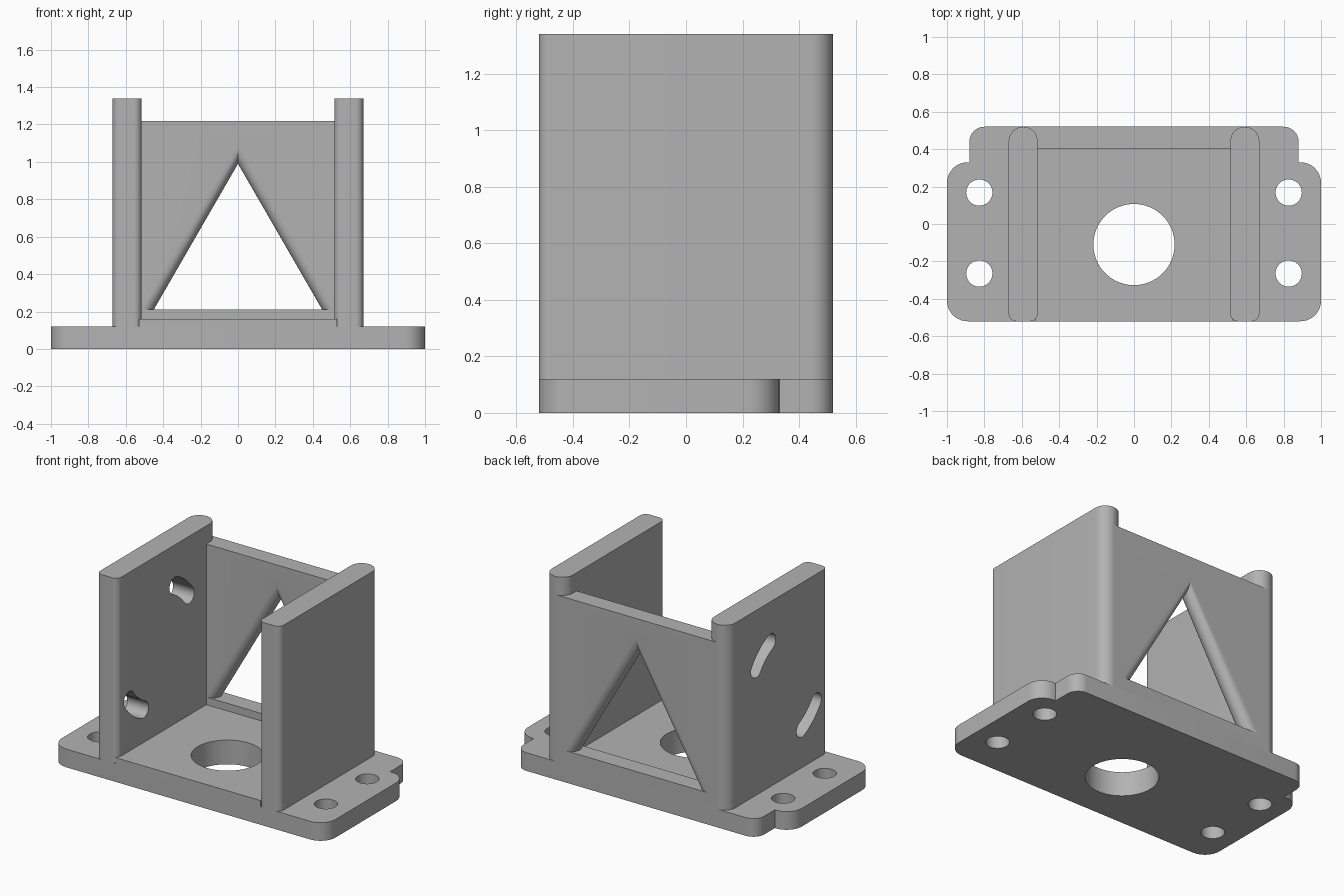
import bpy, bmesh
from math import sin, cos, pi, tan, radians, atan2
from mathutils import Vector

cube = bpy.data.objects.get("Cube")
if cube:
    bpy.data.objects.remove(cube, do_unlink=True)

grey = bpy.data.materials.new("plain grey")
grey.use_nodes = True
grey.diffuse_color = (0.45, 0.45, 0.45, 1)
grey.node_tree.nodes["Principled BSDF"].inputs["Base Color"].default_value = (0.45, 0.45, 0.45, 1)


def loft(name, rings):
    """Closed solid through a list of matching point rings."""
    bm = bmesh.new()
    loops = [[bm.verts.new(p) for p in ring] for ring in rings]
    n = len(loops[0])
    for a, b in zip(loops, loops[1:]):
        for i in range(n):
            j = (i + 1) % n
            bm.faces.new((a[i], a[j], b[j], b[i]))
    bm.faces.new(loops[0][::-1])
    bm.faces.new(loops[-1])
    bmesh.ops.recalc_face_normals(bm, faces=bm.faces)
    mesh = bpy.data.meshes.new(name)
    bm.to_mesh(mesh)
    bm.free()
    mesh.materials.append(grey)
    obj = bpy.data.objects.new(name, mesh)
    bpy.context.collection.objects.link(obj)
    return obj


def prism(name, outline, z0, z1):
    return loft(name, [[(x, y, z) for x, y in outline] for z in (z0, z1)])


def rounded(corners, steps=10):
    """Outline from (x, y, radius) corners, each turned into an arc."""
    out = []
    for i, (x, y, r) in enumerate(corners):
        p = Vector((x, y))
        if r == 0:
            out.append((x, y))
            continue
        u = (Vector(corners[i - 1][:2]) - p).normalized()
        v = (Vector(corners[(i + 1) % len(corners)][:2]) - p).normalized()
        for k in range(steps + 1):
            a = k / steps * pi / 2
            out.append(tuple(p + u * r * (1 - sin(a)) + v * r * (1 - cos(a))))
    return out


def circle(x, y, r, n=48):
    return [(x + r * cos(2 * pi * k / n), y + r * sin(2 * pi * k / n)) for k in range(n)]


def cut(obj, cutters):
    bpy.context.view_layer.objects.active = obj
    for cutter in cutters:
        cutter.hide_render = True
        mod = obj.modifiers.new("cut", 'BOOLEAN')
        mod.operation = 'DIFFERENCE'
        mod.solver = 'EXACT'
        mod.object = cutter
        bpy.ops.object.modifier_apply(modifier=mod.name)
        bpy.data.objects.remove(cutter, do_unlink=True)


FRONT, BACK = -0.52, 0.52
FLANGE, FLOOR = 0.12, 0.16

# Base plate with stepped, rounded back corners
half = [(1, FRONT, 0.11), (1, 0.33, 0.11), (0.88, 0.33, 0), (0.88, BACK, 0.08)]
corners = half + [(-x, y, r) for x, y, r in reversed(half)]
base = prism("base_plate", rounded(corners), 0, FLANGE)
cut(base, [prism("hole_cutter", circle(s * 0.827, y, 0.07), -0.1, 0.3)
           for s in (-1, 1) for y in (0.168, -0.265)]
    + [prism("hole_cutter", circle(0, -0.11, 0.217, 64), -0.1, 0.3)])

# Raised floor between the side walls
floor = prism("raised_floor", [(-0.53, FRONT), (0.53, FRONT), (0.53, 0.45), (-0.53, 0.45)],
              FLANGE, FLOOR)
cut(floor, [prism("hole_cutter", circle(0, -0.11, 0.217, 64), -0.1, 0.3)])

# Side walls with half-round back edges
walls = []
for name, s in (("left_wall", 1), ("right_wall", -1)):
    plan = [(0.515, FRONT, 0.04), (0.67, FRONT, 0.04), (0.67, BACK, 0.077), (0.515, BACK, 0.077)]
    walls.append(prism(name, [(s * x, y) for x, y in rounded(plan)], FLANGE, 1.34))


# Two curved slots around a common pivot in the right wall
def slot(angle, pivot=(-0.088, 0.725), radius=0.385, r=0.055, sweep=radians(14.5), n=12):
    def at(a, d):
        return pivot[0] + d * cos(a), pivot[1] + d * sin(a)
    pts = []
    for k in range(n + 1):
        pts.append(at(angle - sweep + 2 * sweep * k / n, radius + r))
    for end, start in ((1, 0), (-1, pi)):
        a = angle + end * sweep
        cx, cy = at(a, radius)
        for k in range(1, n):
            b = a + start + pi * k / n
            pts.append((cx + r * cos(b), cy + r * sin(b)))
        if end == 1:
            for k in range(n + 1):
                pts.append(at(angle + sweep - 2 * sweep * k / n, radius - r))
    return loft("slot_cutter", [[(x, y, z) for y, z in pts] for x in (-0.8, -0.4)])


tilt = atan2(0.59, 0.49)
cut(walls[1], [slot(tilt), slot(tilt + pi)])

# Back wall with a triangular window whose sloping sides are half-round
y0 = 0.405
back = prism("back_wall", [(-0.592, y0), (0.592, y0), (0.592, BACK), (-0.592, BACK)], FLANGE, 1.22)
r, mid, sill, apex = (BACK - y0) / 2, (BACK + y0) / 2, 0.21, 0.99


def window_ring(y, inset):
    top = apex + inset / sin(radians(30))
    w = (top - sill) * tan(radians(30))
    return [(-w, y, sill), (w, y, sill), (0, y, top)]


rings = [window_ring(y0 - 0.05, r)]
for k in range(17):
    a = -pi / 2 + pi * k / 16
    rings.append(window_ring(mid + r * sin(a), r * (1 - cos(a))))
rings.append(window_ring(BACK + 0.05, r))
cut(back, [loft("window_cutter", rings)])

# Smooth the rounds, keep the edges sharp
for obj in [base, floor, back] + walls:
    bpy.ops.object.select_all(action='DESELECT')
    obj.select_set(True)
    bpy.context.view_layer.objects.active = obj
    bpy.ops.object.shade_smooth_by_angle(angle=radians(30))
